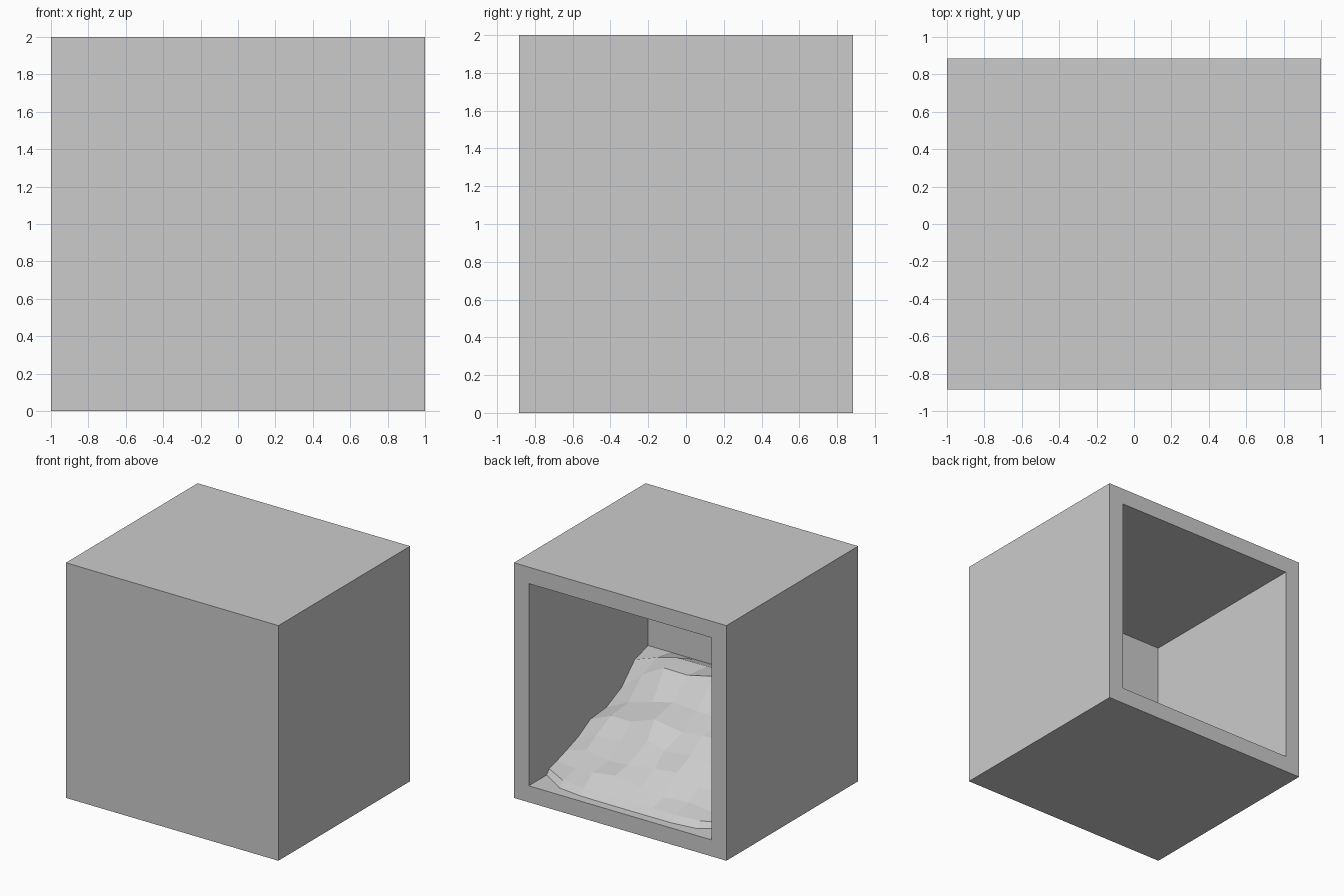
import bpy, bmesh, random
from mathutils import Vector

if "Cube" in bpy.data.objects:
    bpy.data.objects.remove(bpy.data.objects["Cube"])

random.seed(4)
W, D, H = 2.0, 1.77, 2.0      # outer size
WALL = 0.14                   # rim thickness
BACK = -0.72                  # inner face of the closed wall


def add_object(name, bm):
    bmesh.ops.recalc_face_normals(bm, faces=bm.faces)
    mesh = bpy.data.meshes.new(name)
    bm.to_mesh(mesh)
    bm.free()
    obj = bpy.data.objects.new(name, mesh)
    bpy.context.collection.objects.link(obj)
    return obj


# Box shell: the +y face is inset and pushed inward to make the cavity
bm = bmesh.new()
bmesh.ops.create_cube(bm, size=1)
for v in bm.verts:
    v.co = Vector((v.co.x * W, v.co.y * D, (v.co.z + 0.5) * H))
bm.normal_update()
opening = max(bm.faces, key=lambda f: f.calc_center_median().y)
bmesh.ops.inset_region(bm, faces=[opening], thickness=WALL, use_even_offset=True)
pushed = bmesh.ops.extrude_discrete_faces(bm, faces=[opening])["faces"][0]
for v in pushed.verts:
    v.co.y = BACK
add_object("box_shell", bm)

# Heap: rows run from the closed wall to the toe near the opening
# (y, height at side walls, height along the middle)
profile = [(BACK, 0.72, 0.72), (-0.54, 0.67, 0.80), (-0.36, 0.50, 0.79),
           (-0.15, 0.41, 0.62), (0.08, 0.39, 0.55), (0.27, 0.30, 0.45),
           (0.45, 0.25, 0.34), (0.61, 0.21, 0.26), (0.76, 0.18, 0.19),
           (0.81, WALL, WALL)]
COLS = 8
half = W / 2 - WALL
bm = bmesh.new()
rows = []
for j, (y, z_side, z_mid) in enumerate(profile):
    row = []
    for i in range(COLS + 1):
        t = 2 * i / COLS - 1
        z = z_side + (z_mid - z_side) * (1 - abs(t) ** 3)
        s = (y - BACK) / (0.81 - BACK)
        px, py = t * half, y - 0.165 * abs(t) ** 6 * s ** 3
        if 0 < j < len(profile) - 2 and 0 < i < COLS:
            px += random.uniform(-0.03, 0.03)
            py += random.uniform(-0.03, 0.03)
            z += random.uniform(-0.03, 0.03)
        row.append(bm.verts.new((px, py, z)))
    rows.append(row)
for r0, r1 in zip(rows, rows[1:]):
    for i in range(COLS):
        bm.faces.new((r0[i], r0[i + 1], r1[i + 1], r1[i]))
heap = add_object("rubble_heap", bm)
# Open sheet: make sure the faces look upward
if sum(p.normal.z for p in heap.data.polygons) < 0:
    heap.data.flip_normals()
